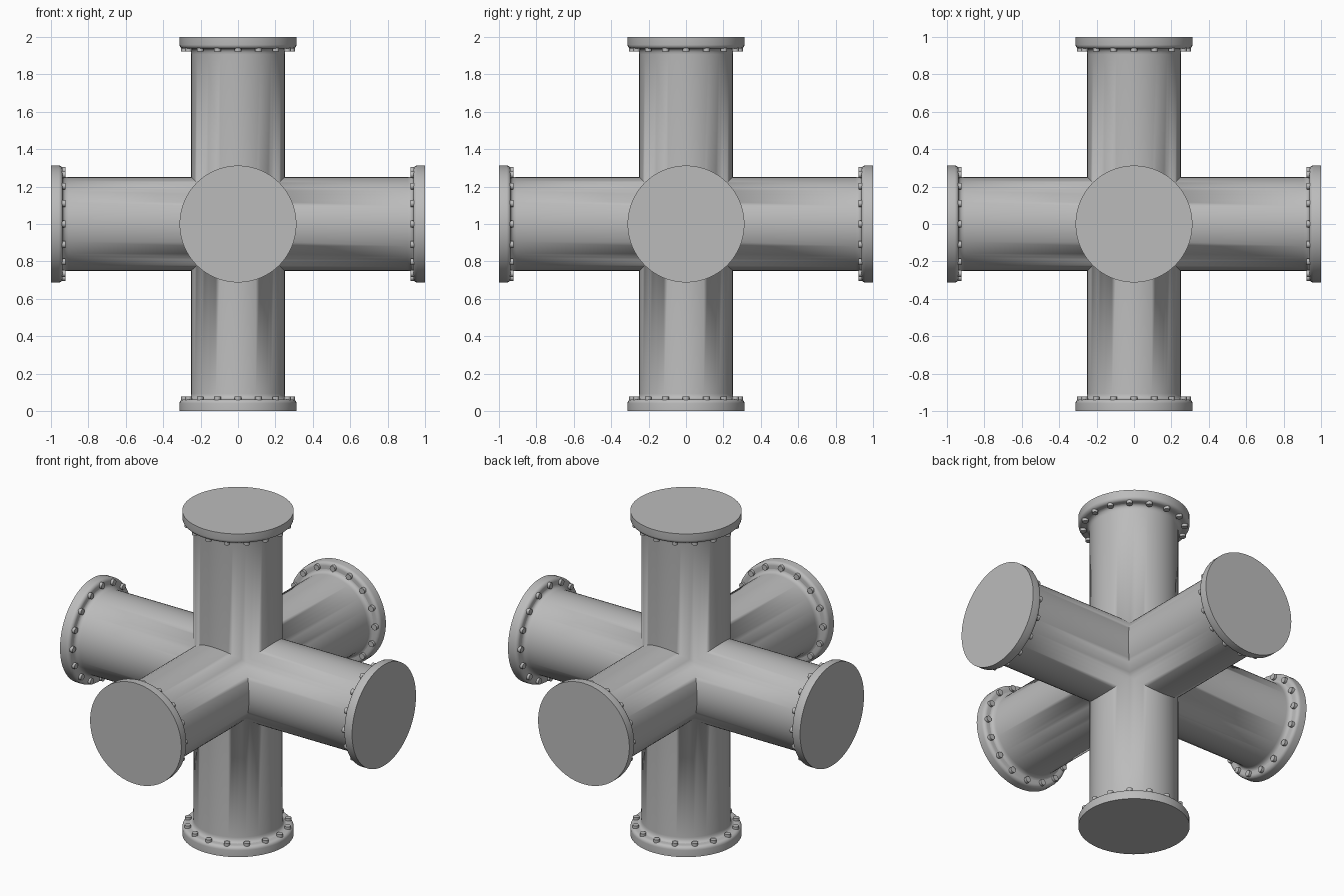
import bpy, bmesh
from math import sin, cos, pi, radians
from mathutils import Matrix, Vector

if "Cube" in bpy.data.objects:
    bpy.data.objects.remove(bpy.data.objects["Cube"])

SEGMENTS = 64
BOLTS = 16
PIPE_R = 0.25
FLANGE_R = 0.3125
FLANGE_BACK = 0.937
ROUND = 0.022
CENTRE = Vector((0, 0, 1))

steel = bpy.data.materials.new("grey_steel")
steel.use_nodes = True
COLOUR = (0.5, 0.5, 0.5, 1)
steel.diffuse_color = COLOUR
steel.node_tree.nodes["Principled BSDF"].inputs["Base Color"].default_value = COLOUR

ARMS = {"right": (-1, 0, 0), "left": (1, 0, 0), "front": (0, -1, 0),
        "back": (0, 1, 0), "top": (0, 0, 1), "bottom": (0, 0, -1)}


def arm_matrix(direction):
    """Turn the local z axis to the arm direction, about the hub centre."""
    turn = Vector((0, 0, 1)).rotation_difference(Vector(direction))
    return Matrix.Translation(CENTRE) @ turn.to_matrix().to_4x4()


def ring(bm, radius, height):
    """A ring of vertices; height is a number or a function of x and y."""
    verts = []
    for i in range(SEGMENTS):
        a = 2 * pi * i / SEGMENTS
        x, y = radius * cos(a), radius * sin(a)
        z = height(x, y) if callable(height) else height
        verts.append(bm.verts.new((x, y, z)))
    return verts


def skin(bm, rings):
    for low, high in zip(rings, rings[1:]):
        for i in range(SEGMENTS):
            j = (i + 1) % SEGMENTS
            bm.faces.new((low[i], low[j], high[j], high[i]))


def finish(bm, name, angle):
    mesh = bpy.data.meshes.new(name)
    bm.to_mesh(mesh)
    bm.free()
    mesh.materials.append(steel)
    obj = bpy.data.objects.new(name, mesh)
    bpy.context.collection.objects.link(obj)
    bpy.ops.object.select_all(action="DESELECT")
    obj.select_set(True)
    bpy.context.view_layer.objects.active = obj
    bpy.ops.object.shade_smooth_by_angle(angle=radians(angle))
    return obj


# Pipe body: six tubes mitred on the diagonal planes, flared into the flanges
bm = bmesh.new()
for direction in ARMS.values():
    rings = [ring(bm, PIPE_R, lambda x, y: max(abs(x), abs(y)))]
    for k in range(5):
        a = k / 4 * pi / 2
        rings.append(ring(bm, PIPE_R + 0.02 * (1 - cos(a)),
                          FLANGE_BACK - 0.03 * (1 - sin(a))))
    skin(bm, rings)
    new_verts = [v for r in rings for v in r]
    bmesh.ops.transform(bm, matrix=arm_matrix(direction), verts=new_verts)
bmesh.ops.remove_doubles(bm, verts=bm.verts, dist=0.0005)
finish(bm, "pipe_cross", 75)

for side, direction in ARMS.items():
    # Blind flange with a rounded rear rim
    bm = bmesh.new()
    rings = [ring(bm, PIPE_R, FLANGE_BACK)]
    for k in range(6):
        a = k / 5 * pi / 2
        rings.append(ring(bm, FLANGE_R - ROUND * (1 - sin(a)),
                          FLANGE_BACK + ROUND * (1 - cos(a))))
    rings.append(ring(bm, FLANGE_R, 1.0))
    skin(bm, rings)
    bm.faces.new(rings[-1])
    bm.transform(arm_matrix(direction))
    finish(bm, side + "_flange", 30)

    # Ring of bolt heads on the rear of the flange
    bm = bmesh.new()
    for i in range(BOLTS):
        a = 2 * pi * i / BOLTS
        place = Matrix.Translation((0.286 * cos(a), 0.286 * sin(a), FLANGE_BACK))
        bmesh.ops.create_cone(bm, cap_ends=True, segments=12, radius1=0.018,
                              radius2=0.018, depth=0.03, matrix=place)
    bm.transform(arm_matrix(direction))
    finish(bm, side + "_bolts", 40)
